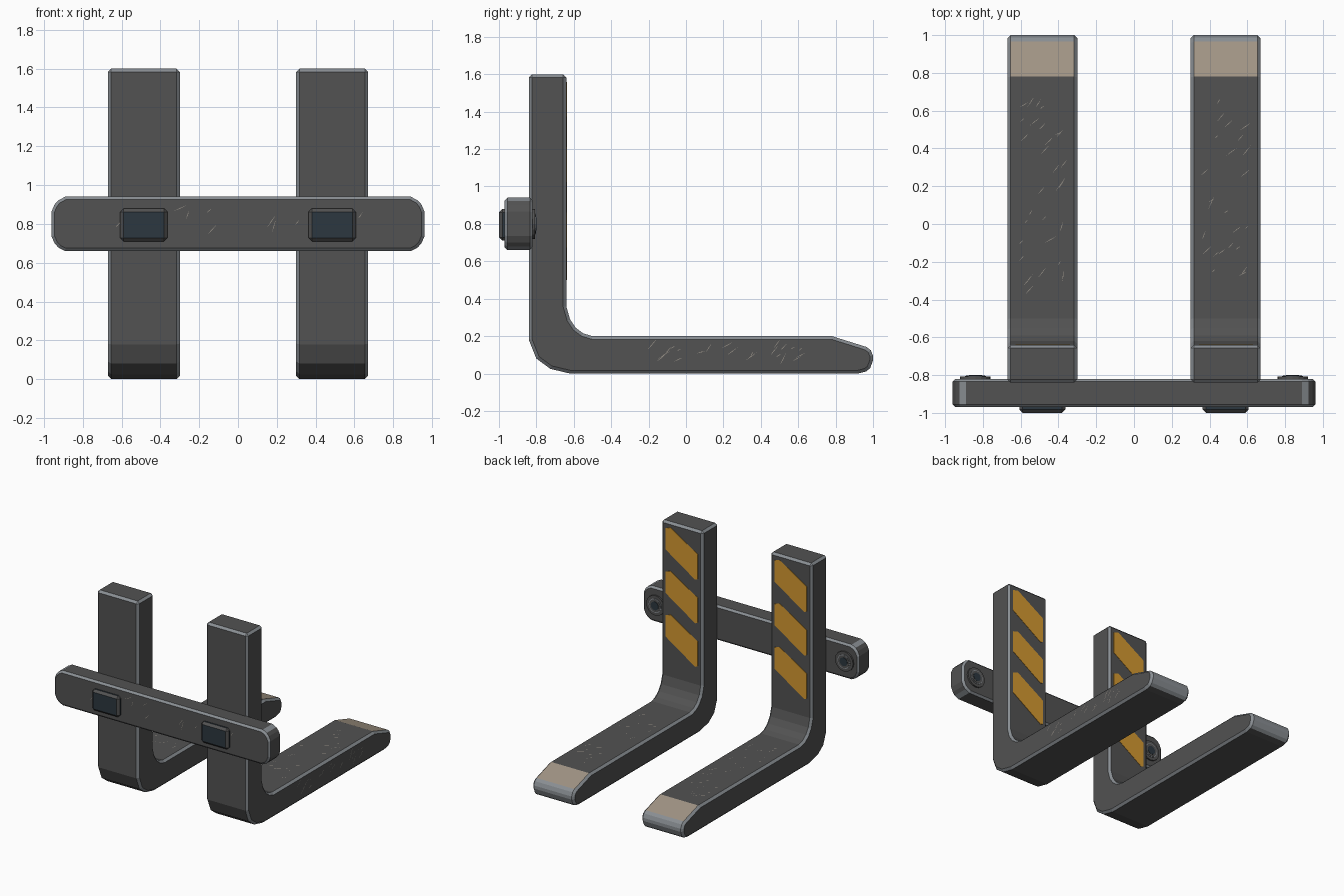
import bpy, bmesh, math, random
from mathutils import Vector

random.seed(4)
if "Cube" in bpy.data.objects:
    bpy.data.objects.remove(bpy.data.objects["Cube"])


def material(name, rgb):
    m = bpy.data.materials.new(name)
    m.use_nodes = True
    m.diffuse_color = (*rgb, 1)
    m.node_tree.nodes["Principled BSDF"].inputs["Base Color"].default_value = (*rgb, 1)
    return m


STEEL = material("dark steel", (0.085, 0.085, 0.085))
EDGE = material("worn edge", (0.25, 0.27, 0.29))
TAN = material("bare tip", (0.36, 0.30, 0.235))
YELLOW = material("hazard yellow", (0.66, 0.32, 0.03))
BLUE = material("blue steel", (0.025, 0.038, 0.05))
SCRATCH = material("scratch", (0.32, 0.29, 0.25))


def finish(name, bm, mats, bevel=0):
    bmesh.ops.recalc_face_normals(bm, faces=bm.faces)
    mesh = bpy.data.meshes.new(name)
    bm.to_mesh(mesh)
    bm.free()
    for m in mats:
        mesh.materials.append(m)
    ob = bpy.data.objects.new(name, mesh)
    bpy.context.collection.objects.link(ob)
    if bevel:
        mod = ob.modifiers.new("worn edges", "BEVEL")
        mod.width = bevel
        mod.segments = 1
        mod.limit_method = "ANGLE"
        mod.angle_limit = math.radians(40)
        mod.use_clamp_overlap = False
        mod.material = 1
    return ob


def prism(name, outline, place, lo, hi, mats, bevel=0, rule=None):
    """Extrude a flat outline from lo to hi; place maps (u, v, w) to space."""
    bm = bmesh.new()
    a = [bm.verts.new(place(u, v, lo)) for u, v in outline]
    b = [bm.verts.new(place(u, v, hi)) for u, v in outline]
    bm.faces.new(a)
    bm.faces.new(b)
    n = len(a)
    for i in range(n):
        j = (i + 1) % n
        bm.faces.new((a[i], a[j], b[j], b[i]))
    if rule:
        for f in bm.faces:
            f.material_index = rule(f.calc_center_median())
    return finish(name, bm, mats, bevel)


def along_x(u, v, w):
    return (w, u, v)


def along_y(u, v, w):
    return (u, w, v)


# Fork side profile: shank, heel bend and tapered blade
fork_profile = [
    (-0.84, 1.6), (-0.84, 0.18), (-0.80, 0.08), (-0.725, 0.025), (-0.62, 0),
    (0.92, 0), (0.965, 0.012), (0.985, 0.03), (1, 0.07), (1, 0.095),
    (0.988, 0.125), (0.965, 0.142), (0.78, 0.2), (-0.5, 0.2), (-0.55, 0.215),
    (-0.59, 0.245), (-0.62, 0.29), (-0.64, 0.36), (-0.64, 1.6)]


def fork_rule(c):
    if c.y > 0.96:
        return 1
    return 2 if c.y > 0.8 and c.z > 0.15 else 0


# One slanted stripe with a chipped corner, measured from the fork centre
stripe = [(0.145, 1.375), (0.145, 1.545), (0.1, 1.56), (-0.142, 1.41),
          (-0.142, 1.21), (-0.12, 1.2)]

for side, s in (("left", 1), ("right", -1)):
    cx = s * 0.485
    prism(side + "_fork", fork_profile, along_x, cx - 0.185, cx + 0.185,
          [STEEL, EDGE, TAN], 0.017, fork_rule)
    for k in range(3):
        prism(f"{side}_stripe_{k + 1}", [(cx + u, v - 0.35 * k) for u, v in stripe],
              along_y, -0.642, -0.637, [YELLOW])

    # Square clip on the front of the bar
    bx, bz = 0.122, 0.085
    prism(side + "_clip", [(cx - bx, 0.795 - bz), (cx + bx, 0.795 - bz),
                           (cx + bx, 0.795 + bz), (cx - bx, 0.795 + bz)],
          along_y, -1.0, -0.95, [BLUE, STEEL], 0.018)

    # Round bolt on the back of the bar: washer, ring and dark socket
    for part, r, back, mat in (("washer", 0.08, -0.808, STEEL),
                               ("bolt_ring", 0.056, -0.804, EDGE),
                               ("bolt_head", 0.05, -0.802, STEEL),
                               ("bolt_socket", 0.034, -0.8, BLUE)):
        ring = [(s * 0.84 + r * math.cos(t * math.tau / 16),
                 0.8 + r * math.sin(t * math.tau / 16)) for t in range(16)]
        prism(f"{side}_{part}", ring, along_y, -0.83, back, [mat])

# Crossbar with clipped corners
corner = [(0.89, 0.14), (0.925, 0.122), (0.945, 0.1), (0.96, 0.065)]
half = corner + [(x, -z) for x, z in reversed(corner)]
bar = half + [(-x, -z) for x, z in half]
prism("crossbar", [(x, 0.8 + z) for x, z in bar], along_y, -0.97, -0.82,
      [STEEL, EDGE], 0.015,
      lambda c: 1 if 0.89 < abs(c.x) < 0.93 else 0)


def scratches(name, count, origin, across, up, size, slope):
    """Scatter thin slivers over a rectangle spanned by across and up."""
    bm = bmesh.new()
    across, up, origin = Vector(across), Vector(up), Vector(origin)
    for _ in range(count):
        c = origin + across * random.uniform(-1, 1) * size[0] + up * random.uniform(-1, 1) * size[1]
        t = math.radians(random.gauss(slope, 14))
        d = across * math.cos(t) + up * math.sin(t)
        n = up * math.cos(t) - across * math.sin(t)
        length = random.uniform(0.012, 0.04)
        bm.faces.new([bm.verts.new(p) for p in (
            c - d * length, c - n * 0.002, c + d * length, c + n * 0.002)])
    return finish(name, bm, [SCRATCH])


# Wear on blades, outer side and crossbar front
X, Y, Z = (1, 0, 0), (0, 1, 0), (0, 0, 1)
scratches("left_blade_scratches", 24, (0.485, 0.15, 0.202), X, Y, (0.12, 0.5), 45)
scratches("right_blade_scratches", 30, (-0.485, 0.15, 0.202), X, Y, (0.12, 0.5), 45)
scratches("side_scratches", 22, (0.672, 0.25, 0.11), Y, Z, (0.45, 0.05), 38)
scratches("bar_scratches", 10, (0, -0.972, 0.83), X, Z, (0.75, 0.06), 40)
